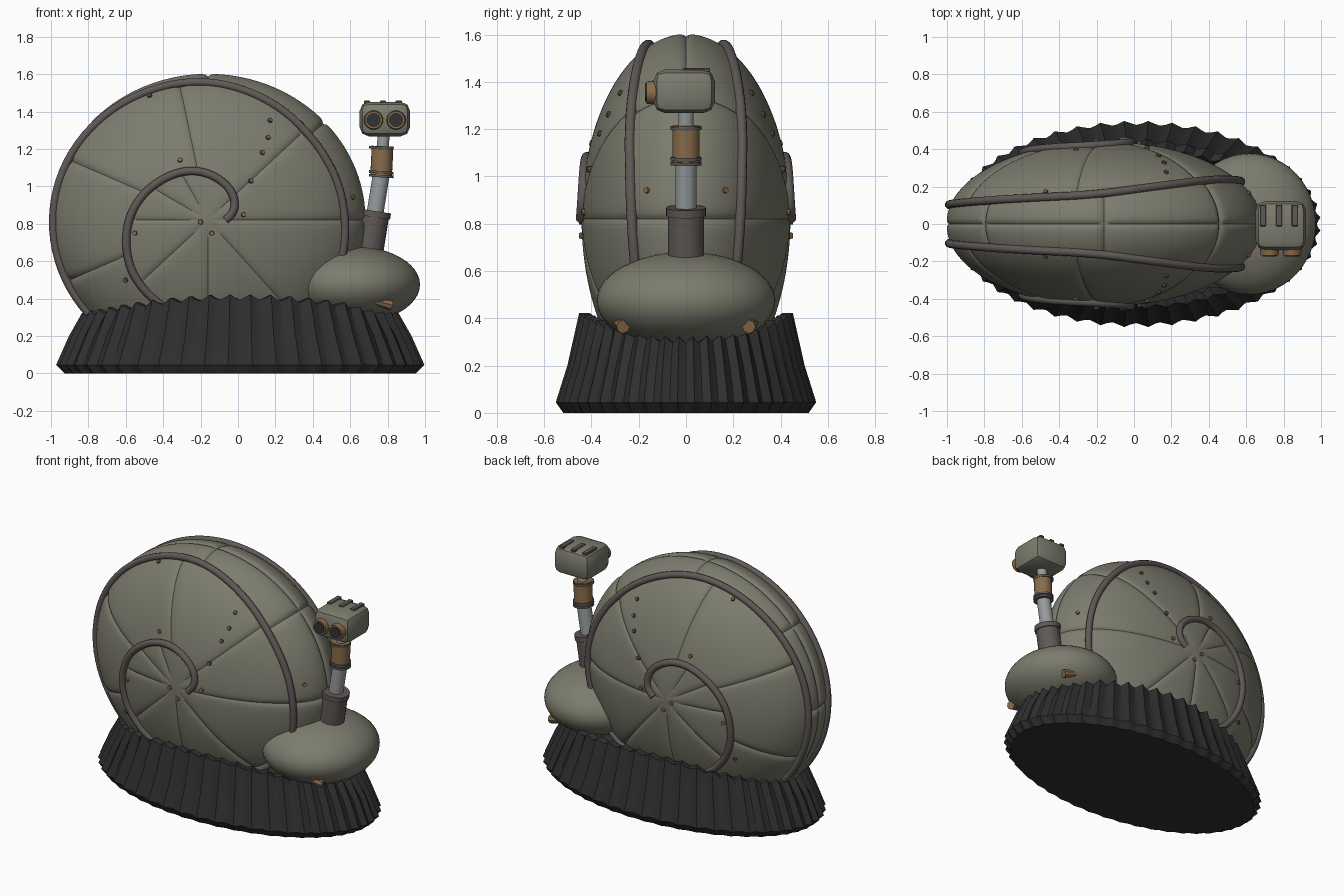
import bpy, bmesh, math
from mathutils import Vector

cube = bpy.data.objects.get("Cube")
if cube:
    bpy.data.objects.remove(cube, do_unlink=True)


def material(name, color):
    m = bpy.data.materials.new(name)
    m.use_nodes = True
    m.diffuse_color = (*color, 1)
    bsdf = next(n for n in m.node_tree.nodes if n.type == 'BSDF_PRINCIPLED')
    bsdf.inputs["Base Color"].default_value = (*color, 1)
    return m


OLIVE = material("olive grey", (0.20, 0.20, 0.155))
RUBBER = material("black rubber", (0.028, 0.028, 0.029))
PIPE = material("warm dark grey", (0.115, 0.098, 0.092))
BRASS = material("dull brass", (0.25, 0.15, 0.07))
STEEL = material("pale steel", (0.31, 0.33, 0.34))
GLASS = material("dark glass", (0.03, 0.032, 0.035))

C = Vector((-0.16, 0, 0.82))      # shell centre
R = Vector((0.84, 0.44, 0.78))    # shell radii
made = []


def finish(name, bm, mat):
    bmesh.ops.recalc_face_normals(bm, faces=bm.faces)
    me = bpy.data.meshes.new(name)
    bm.to_mesh(me)
    bm.free()
    me.materials.append(mat)
    ob = bpy.data.objects.new(name, me)
    bpy.context.collection.objects.link(ob)
    made.append(ob)
    return ob


def rod(name, a, b, r1, mat, r2=None, sides=24):
    """Cylinder or cone running from a to b."""
    a, b = Vector(a), Vector(b)
    bm = bmesh.new()
    bmesh.ops.create_cone(bm, cap_ends=True, segments=sides, radius1=r1,
                          radius2=r1 if r2 is None else r2, depth=(b - a).length)
    ob = finish(name, bm, mat)
    ob.location = (a + b) / 2
    ob.rotation_mode = 'QUATERNION'
    ob.rotation_quaternion = (b - a).to_track_quat('Z', 'Y')
    return ob


def box(name, loc, size, bevel, mat, segments=2):
    bm = bmesh.new()
    bmesh.ops.create_cube(bm, size=1)
    bmesh.ops.scale(bm, vec=size, verts=bm.verts)
    bmesh.ops.bevel(bm, geom=bm.edges[:], offset=bevel, segments=segments,
                    profile=0.5, affect='EDGES')
    ob = finish(name, bm, mat)
    ob.location = loc
    return ob


# Spiral shared by the pipes and the seam layout: (angle, relative radius)
SPIRAL = [(0, .10), (20, .17), (47, .23), (75, .28), (108, .35), (140, .40),
          (170, .47), (197, .535), (220, .60), (244, .645), (256, .68),
          (328, .90), (354, .862), (371, .85), (398, .845), (421, .88),
          (453, .937), (483, .952), (515, .967), (545, .974), (580, .98)]


def lookup(t):
    t = min(max(t, 0), 580)
    for (a, p), (b, q) in zip(SPIRAL, SPIRAL[1:]):
        if t <= b:
            return p + (q - p) * (t - a) / (b - a)


def spiral(t):
    return sum(lookup(t + k) for k in (-10, -5, 0, 5, 10)) / 5


def on_shell(t, rho, side, lift=1.0):
    t = math.radians(t)
    y = side * math.sqrt(max(0, 1 - rho * rho))
    n = Vector((rho * math.cos(t), y, rho * math.sin(t))) * lift
    return C + Vector((n.x * R.x, n.y * R.y, n.z * R.z))


# Shell: ellipsoid with grooved seams between its panels
INNER = (0, 310, 270, 225, 180, 148, 118, 45)
MIDDLE = (0, 45, 101, 155, 205, 270, 310)
CREST = (0, 42, 90, 140, 180, 225, 270, 310)
NEAR = [spiral(t) for t in range(360)]
FAR = [spiral(t + 360) if t < 215 else 1.1 for t in range(360)]


def groove(n):
    rho = math.hypot(n.x, n.z)
    t = math.degrees(math.atan2(n.z, n.x)) % 360
    i = int(t + 0.5) % 360
    seams = INNER if rho < NEAR[i] else MIDDLE if rho < FAR[i] else CREST
    gap = min(abs((t - s + 180) % 360 - 180) for s in seams)
    d = 0.8 * rho * math.radians(gap)
    depth = 0.022 * math.exp(-d / 0.016) * min(1, rho / 0.2)
    return 1.006 - max(depth, 0.018 * math.exp(-abs(n.y) * R.y / 0.012))


bm = bmesh.new()
bmesh.ops.create_uvsphere(bm, u_segments=360, v_segments=120, radius=1)
for v in bm.verts:
    n = Vector((v.co.x, v.co.z, v.co.y))
    n *= groove(n)
    v.co = C + Vector((n.x * R.x, n.y * R.y, n.z * R.z))
finish("shell", bm, OLIVE)

# Spiral pipes on both flanks
for side, label in ((-1, "right"), (1, "left")):
    cu = bpy.data.curves.new(label + "_spiral_pipe", 'CURVE')
    cu.dimensions = '3D'
    cu.bevel_depth = 0.022
    cu.bevel_resolution = 3
    cu.use_fill_caps = True
    path = [on_shell(t, spiral(t), side, 1.015) for t in range(0, 581, 4)]
    sp = cu.splines.new('POLY')
    sp.points.add(len(path) - 1)
    for p, co in zip(sp.points, path):
        p.co = (*co, 1)
    sp.use_smooth = True
    cu.materials.append(PIPE)
    bpy.context.collection.objects.link(bpy.data.objects.new(cu.name, cu))

# Rivets scattered over the panels, as x and z
BRASS_RIVETS = [(-.31, 1.14), (.03, .85), (-.2, .81), (-.14, .75), (-.55, .75), (.61, .94)]
DARK_RIVETS = [(.17, 1.35), (.16, 1.26), (.13, 1.18), (.07, 1.03), (-.47, 1.48), (-.6, .5)]
for rivets, mat in ((BRASS_RIVETS, BRASS), (DARK_RIVETS, PIPE)):
    for x, z in rivets:
        u, w = (x - C.x) / R.x, (z - C.z) / R.z
        for side in (-1, 1):
            p = on_shell(math.degrees(math.atan2(w, u)), math.hypot(u, w), side)
            d = p - C
            nrm = Vector((d.x / R.x**2, d.y / R.y**2, d.z / R.z**2)).normalized()
            rod("rivet", p - nrm * 0.02, p + nrm * 0.014, 0.017, mat, 0.012, 8)

# Pleated rubber skirt: rings of (x radius, y radius, z, pleat depth)
PLEATS, STEPS = 48, 4
SAW = (0, 0.45, 1, 0.35)
RINGS = [(.93, .51, 0, .01), (.965, .53, .045, .022), (.90, .485, .2, .018),
         (.83, .435, None, .018), (.78, .39, None, .018), (.6, .3, .2, 0)]
bm = bmesh.new()
rings = []
for rx, ry, z, amp in RINGS:
    ring = []
    for i in range(PLEATS * STEPS):
        a = 2 * math.pi * i / (PLEATS * STEPS)
        saw = SAW[i % STEPS]
        k = amp * saw
        h = .395 - .1 * math.cos(a)**2 + .028 * saw if z is None else z
        ring.append(bm.verts.new((.012 + (rx + k) * math.cos(a),
                                  (ry + k) * math.sin(a), h)))
    rings.append(ring)
for lo, hi in zip(rings, rings[1:]):
    for i in range(len(lo)):
        j = (i + 1) % len(lo)
        bm.faces.new((lo[i], lo[j], hi[j], hi[i]))
bm.faces.new(rings[0][::-1])
bm.faces.new(rings[-1])
finish("pleated_skirt", bm, RUBBER)

# Rounded front body
bm = bmesh.new()
bmesh.ops.create_uvsphere(bm, u_segments=48, v_segments=24, radius=1)
bmesh.ops.scale(bm, vec=(.355, .378, .205), verts=bm.verts)
front = finish("front_body", bm, OLIVE)
front.location = (.618, 0, .475)

# Feelers and side bolts on the front body
for s in (-1, 1):
    rod("feeler", (.64, s * .31, .41), (.82, s * .265, .365), .012, BRASS, .03, 8)
    rod("body_bolt", (.37, s * .22, .50), (.345, s * .28, .50), .028, BRASS, .015, 8)

# Telescopic neck
rod("neck_collar", (.695, 0, .62), (.733, 0, .86), .077, PIPE)
rod("neck_collar_rim", (.729, 0, .835), (.734, 0, .868), .085, PIPE)
rod("neck_tube", (.73, 0, .84), (.765, 0, 1.06), .045, STEEL)
rod("neck_joint", (.765, 0, 1.05), (.773, 0, 1.215), .058, BRASS)
for z in (1.055, 1.075, 1.205):
    rod("joint_ring", (.766, 0, z - .007), (.767, 0, z + .007), .066, PIPE)
rod("upper_neck_tube", (.773, 0, 1.21), (.782, 0, 1.30), .032, STEEL)

# Head with paired eyes and top vents
box("head", (.785, -.008, 1.36), (.27, .26, .185), .05, OLIVE)
for x in (.725, .845):
    rod("eye_ring", (x, -.12, 1.355), (x, -.168, 1.355), .053, BRASS, .047)
    rod("eye_lens", (x, -.15, 1.355), (x, -.173, 1.355), .038, GLASS)
for x in (.69, .775, .86):
    box("head_vent", (x, .045, 1.45), (.034, .115, .018), .004, PIPE, 1)

# Smooth shading with crisp edges
bpy.ops.object.select_all(action='DESELECT')
for ob in made:
    ob.select_set(True)
bpy.context.view_layer.objects.active = made[0]
bpy.ops.object.shade_smooth_by_angle(angle=math.radians(32))
